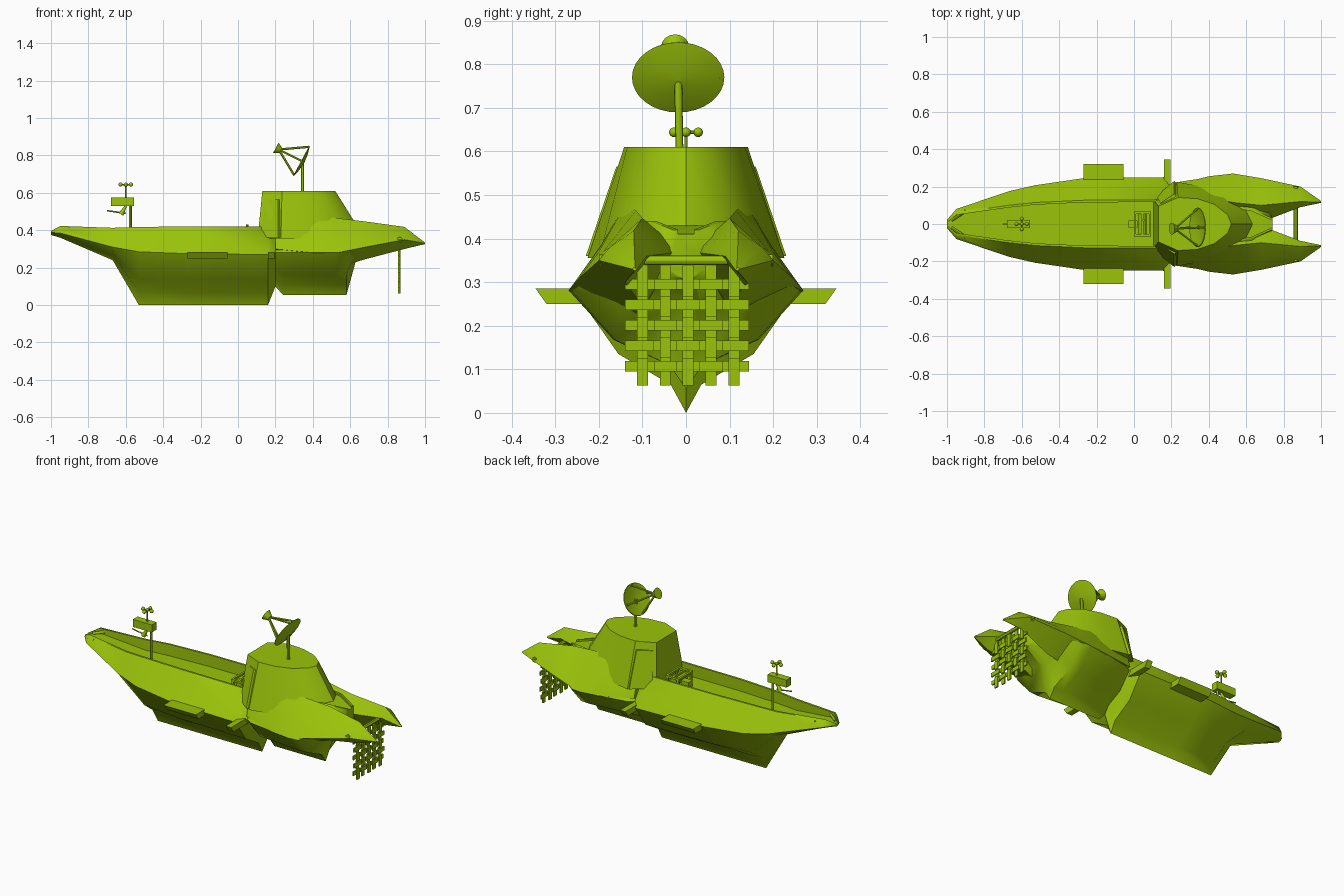
import bpy, bmesh, math
from mathutils import Vector

if "Cube" in bpy.data.objects:
    bpy.data.objects.remove(bpy.data.objects["Cube"])

green = bpy.data.materials.new("green")
green.diffuse_color = (0.33, 0.55, 0.003, 1)
green.use_nodes = True
green.node_tree.nodes["Principled BSDF"].inputs["Base Color"].default_value = green.diffuse_color


def finish(name, bm, angle=30):
    bmesh.ops.recalc_face_normals(bm, faces=bm.faces)
    me = bpy.data.meshes.new(name)
    bm.to_mesh(me)
    bm.free()
    ob = bpy.data.objects.new(name, me)
    bpy.context.collection.objects.link(ob)
    me.materials.append(green)
    bpy.ops.object.select_all(action='DESELECT')
    ob.select_set(True)
    bpy.context.view_layer.objects.active = ob
    bpy.ops.object.shade_smooth_by_angle(angle=math.radians(angle))
    return ob


def loft(name, rings, angle=30):
    bm = bmesh.new()
    vs = [[bm.verts.new(p) for p in r] for r in rings]
    n = len(rings[0])
    for a, b in zip(vs, vs[1:]):
        for i in range(n):
            j = (i + 1) % n
            bm.faces.new((a[i], a[j], b[j], b[i]))
    bm.faces.new(vs[0])
    bm.faces.new(vs[-1])
    return finish(name, bm, angle)


def box(name, lo, hi):
    x0, y0, z0 = lo
    x1, y1, z1 = hi
    return loft(name, [[(x0, y0, z), (x1, y0, z), (x1, y1, z), (x0, y1, z)] for z in (z0, z1)])


def rod(name, a, b, r, r2=None, sides=12):
    a, b = Vector(a), Vector(b)
    bm = bmesh.new()
    bmesh.ops.create_cone(bm, cap_ends=True, segments=sides, radius1=r,
                          radius2=r if r2 is None else r2, depth=(b - a).length)
    q = (b - a).to_track_quat('Z', 'Y')
    for v in bm.verts:
        v.co = q @ v.co + (a + b) / 2
    return finish(name, bm)


def ball(name, c, r):
    bm = bmesh.new()
    bmesh.ops.create_uvsphere(bm, u_segments=12, v_segments=8, radius=r)
    bmesh.ops.translate(bm, vec=c, verts=bm.verts)
    return finish(name, bm, 60)


# Hull: x, keel z, half width, its z, rim half width, rim z, deck z
stations = [
    (-1.0, .375, .022, .388, .015, .396, .39),
    (-.95, .36, .08, .385, .06, .423, .395),
    (-.67, .24, .175, .31, .10, .413, .35),
    (-.53, 0, .207, .285, .115, .418, .35),
    (-.27, 0, .245, .275, .127, .42, .35),
    (.16, 0, .25, .27, .13, .42, .35),
    (.20, .10, .20, .28, .14, .37, .35),
    (.24, .055, .225, .28, .14, .39, .38),
    (.52, .055, .268, .28, .10, .44, .43),
    (.58, .055, .262, .28, .09, .44, .43),
    (.63, .235, .235, .30, .08, .44, .43),
    (.74, .30, .04, .33, .03, .42, .41)]
rings = []
for x, zk, w, zw, r, zr, zd in stations:
    ri = max(r - .012, r * .5)
    half = [(.14 * w, zk + .24 * (zw - zk)), (.62 * w, zk + .50 * (zw - zk)),
            (w, zw), (r, zr), (ri, zr), (ri, zd)]
    rings.append([(x, 0, zk)] + [(x, y, z) for y, z in half]
                 + [(x, -y, z) for y, z in reversed(half)])
loft("hull", rings, 50)

# Twin stern pods: x, then inner, top, shoulder, outer, bottom as (y, z)
pods = [
    (.20, [(.13, .33), (.16, .37), (.19, .36), (.205, .30), (.14, .28)]),
    (.40, [(.04, .34), (.14, .478), (.195, .385), (.255, .28), (.12, .22)]),
    (.53, [(.02, .35), (.115, .465), (.20, .37), (.27, .28), (.12, .20)]),
    (.68, [(.01, .37), (.10, .447), (.19, .37), (.245, .31), (.10, .245)]),
    (.89, [(.09, .36), (.12, .418), (.175, .38), (.20, .35), (.14, .30)]),
    (1.0, [(.113, .328), (.117, .334), (.12, .334), (.123, .33), (.118, .326)])]
for s, side in ((1, "left"), (-1, "right")):
    loft("stern_pod_" + side, [[(x, s * y, z) for y, z in p] for x, p in pods], 45)


# Bridge: faceted front, rounded back
def outline(pts, z):
    return [(x, y, z) for x, y in pts] + [(x, -y, z) for x, y in reversed(pts) if y > 0]


top = [(.13, .095), (.235, .142), (.34, .135), (.43, .105), (.50, .05), (.52, 0)]
bottom = [(.105, .13), (.23, .226), (.36, .20), (.52, .16), (.64, .08), (.68, 0)]
loft("bridge", [outline(bottom, .355), outline(top, .61)], 35)
for s, side in ((1, "left"), (-1, "right")):
    # Shallow panels on the front corners of the bridge
    loft("bridge_panel_" + side, [
        [(.12, s * .15, .36), (.215, s * .23, .36), (.235, s * .21, .36), (.14, s * .13, .36)],
        [(.14, s * .11, .565), (.215, s * .16, .565), (.235, s * .14, .565), (.15, s * .10, .565)]])
    # Side sponsons and crossing stub bars
    for name, x0, x1, y in (("sponson_", -.27, -.055, .305), ("stub_bar_", .16, .195, .33)):
        loft(name + side, [[(x, s * .12, .25), (x, s * (y - .01), .25),
                            (x, s * (y + .015), .285), (x, s * .12, .285)] for x in (x0, x1)])
    # Net bar end fittings and bow fairleads
    rod("net_fitting_" + side, (.865, s * .15, .35), (.865, s * .20, .35), .014)
    rod("fairlead_" + side, (-.975, s * .02, .395), (-.90, s * .07, .41), .008)

# Dish antenna on its mast
c = Vector((.345, -.018, .768))
n = Vector((-.88, 0, .47)).normalized()
v = Vector((0, 1, 0))
u = n.cross(v).normalized()
rod("dish_mast", (.345, -.015, .60), c, .009)


def dish_point(r, h, a):
    return c + n * h + u * (r * .86 * math.cos(a)) + v * (r * math.sin(a))


profile = [(.002, -.012), (.06, -.006), (.106, .004), (.104, .008), (.06, -.001), (.002, -.007)]
loft("dish", [[dish_point(r, h, 2 * math.pi * i / 32) for i in range(32)] for r, h in profile], 40)
feed = Vector((.218, -.025, .832))
for i in range(4):
    rod("dish_strut", dish_point(.10, .005, math.pi / 2 * i), feed, .006, sides=6)
rod("dish_feed", feed + n * -.012, feed + n * .018, .016, .032, 16)

# Bow mast with sensor box, vane and cup anemometer
rod("bow_mast", (-.575, 0, .34), (-.575, 0, .54), .007)
box("sensor_box", (-.68, -.022, .53), (-.555, .022, .575))
rod("vane_arm", (-.70, 0, .505), (-.60, 0, .49), .004, sides=6)
rod("vane_cone", (-.60, 0, .53), (-.625, 0, .485), .006, .014)
rod("anemometer_stem", (-.60, 0, .57), (-.60, 0, .65), .004)
for dx, dy in ((1, 0), (-1, 0), (0, 1), (0, -1)):
    p = (-.60 + dx * .028, dy * .028, .644)
    rod("cup_arm", (-.60, 0, .644), p, .004, sides=6)
    ball("anemometer_cup", p, .011)
ball("anemometer_hub", (-.60, 0, .644), .010)

# Deck winch frame in front of the bridge
rod("winch_drum", (.045, -.055, .38), (.045, .055, .38), .022)
for y in (-.06, .06):
    for x in (.01, .08):
        box("winch_post", (x - .006, y - .006, .345), (x + .006, y + .006, .41))
    box("winch_side", (.0, y - .007, .405), (.09, y + .007, .417))
for x in (.005, .045, .085):
    box("winch_beam", (x - .006, -.06, .405), (x + .006, .06, .417))
box("winch_block", (-.03, -.02, .345), (.02, .02, .385))
rod("winch_lever", (.05, .02, .40), (.05, .02, .432), .006)

# Woven net hanging between the stern pods: strips pass over and under each other
rod("net_bar", (.865, -.095, .35), (.865, .095, .35), .011)


def strip(name, place, start, end, pitch, phase):
    cuts = [start] + [start + .04 + pitch * (i + .5) for i in range(4)] + [end]
    for i, (a, b) in enumerate(zip(cuts, cuts[1:])):
        x = .859 if (i + phase) % 2 else .864
        place(name, x, a, b)


for i in range(5):
    y, z = -.10 + .0525 * i, .107 + .047 * i
    strip("net_strip_vertical", lambda n, x, a, b: box(
        n, (x - .004, y - .0125, a), (x + .004, y + .0125, b)), .063, .35, .047, i)
    strip("net_strip_horizontal", lambda n, x, a, b: box(
        n, (x - .004, a, z - .012), (x + .004, b, z + .012)), -.14, .145, .0525, i + 1)
